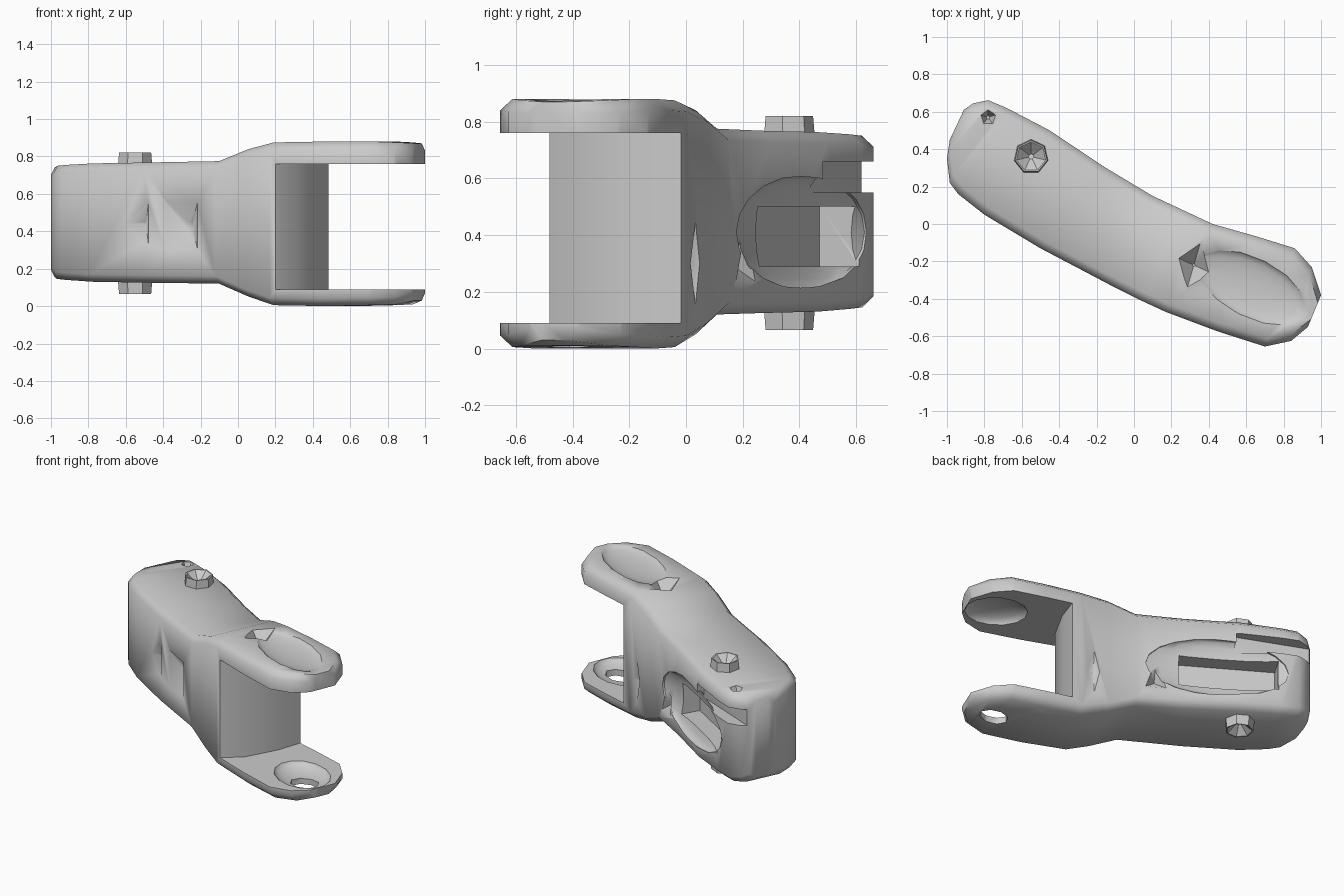
import bpy, bmesh, math
from mathutils import Vector, Matrix

if "Cube" in bpy.data.objects:
    bpy.data.objects.remove(bpy.data.objects["Cube"])


def make_object(name, bm, matrix=None):
    bmesh.ops.recalc_face_normals(bm, faces=bm.faces)
    mesh = bpy.data.meshes.new(name)
    bm.to_mesh(mesh)
    bm.free()
    obj = bpy.data.objects.new(name, mesh)
    bpy.context.collection.objects.link(obj)
    if matrix is not None:
        mesh.transform(matrix)
    return obj


def shade(obj, angle):
    bpy.ops.object.select_all(action='DESELECT')
    obj.select_set(True)
    bpy.context.view_layer.objects.active = obj
    bpy.ops.object.shade_smooth_by_angle(angle=math.radians(angle))


# Link body: chamfered sections lofted from the rounded heel to the fork tip
# Each station: front edge, back edge, bottom, top
stations = [
    ((-0.985, 0.45), (-0.91, 0.61), 0.18, 0.71),
    ((-1.0, 0.35), (-0.86, 0.645), 0.155, 0.74),
    ((-0.985, 0.22), (-0.78, 0.662), 0.145, 0.75),
    ((-0.94, 0.16), (-0.68, 0.62), 0.14, 0.755),
    ((-0.8, 0.05), (-0.45, 0.5), 0.13, 0.763),
    ((-0.5, -0.13), (-0.15, 0.3), 0.125, 0.768),
    ((-0.12, -0.33), (0.1, 0.15), 0.12, 0.775),
    ((0.04, -0.41), (0.26, 0.075), 0.05, 0.84),
    ((0.17, -0.47), (0.42, 0.0), 0.005, 0.875),
    ((0.45, -0.575), (0.65, -0.065), 0.0, 0.88),
    ((0.7, -0.655), (0.86, -0.13), 0.005, 0.88),
    ((0.84, -0.625), (0.95, -0.23), 0.01, 0.875),
    ((0.93, -0.55), (1.0, -0.38), 0.03, 0.87),
]


def section(bm, front, back, low, high, side=0.045, drop=0.04):
    f, b = Vector(front), Vector(back)
    inward = (b - f).normalized() * side
    ring = [(f + inward, low), (b - inward, low), (b, low + drop), (b, high - drop),
            (b - inward, high), (f + inward, high), (f, high - drop), (f, low + drop)]
    return [bm.verts.new((p.x, p.y, z)) for p, z in ring]


bm = bmesh.new()
rings = [section(bm, *s) for s in stations]
for r, s in zip(rings, rings[1:]):
    for i in range(len(r)):
        j = (i + 1) % len(r)
        bm.faces.new((r[i], r[j], s[j], s[i]))
bm.faces.new(rings[0])
bm.faces.new(rings[-1])
bmesh.ops.triangulate(bm, faces=bm.faces)
body = make_object("link_body", bm)


# Cutter helpers
def prism(points, low, high):
    bm = bmesh.new()
    face = bm.faces.new([bm.verts.new((x, y, low)) for x, y in points])
    ext = bmesh.ops.extrude_face_region(bm, geom=[face])
    verts = [v for v in ext["geom"] if isinstance(v, bmesh.types.BMVert)]
    bmesh.ops.translate(bm, verts=verts, vec=(0, 0, high - low))
    return make_object("prism_cutter", bm)


def box(center, size, turn):
    bm = bmesh.new()
    bmesh.ops.create_cube(bm, size=1)
    m = Matrix.Translation(center) @ Matrix.Rotation(turn, 4, 'Z') @ Matrix.Diagonal((*size, 1))
    return make_object("box_cutter", bm, m)


def ellipsoid(center, size, turn):
    bm = bmesh.new()
    bmesh.ops.create_uvsphere(bm, u_segments=14, v_segments=10, radius=1)
    m = Matrix.Translation(center) @ Matrix.Rotation(turn, 4, 'Z') @ Matrix.Diagonal((*size, 1))
    return make_object("dish_cutter", bm, m)


def dent(center, direction, radius, depth, sides=4, tip=0.01, stretch=1, spin=0):
    bm = bmesh.new()
    bmesh.ops.create_cone(bm, cap_ends=True, segments=sides, radius1=radius,
                          radius2=tip, depth=2 * depth)
    turn = Vector(direction).to_track_quat('Z', 'Y').to_matrix().to_4x4()
    m = (Matrix.Translation(center) @ turn @ Matrix.Diagonal((stretch, 1, 1, 1))
         @ Matrix.Rotation(math.radians(spin), 4, 'Z'))
    return make_object("dent_cutter", bm, m)


arm_turn = math.radians(-27)
back_turn = math.radians(-31)
into_front = (0.5, 0.86, 0)
into_back = (-0.5, -0.86, 0)
cutters = [
    # Gap between the fork arms, with a rounded web
    prism([(0.09, -0.64), (0.19, -0.49), (0.32, -0.38), (0.43, -0.18), (0.49, 0.0),
           (0.56, 0.2), (1.4, -0.3), (0.8, -1.1)], 0.09, 0.76),
    # Valley, pocket and notch along the back
    ellipsoid((-0.33, 0.41, 0.41), (0.46, 0.06, 0.2), back_turn),
    box((-0.4, 0.44, 0.395), (0.62, 0.3, 0.21), back_turn),
    box((-0.67, 0.62, 0.605), (0.56, 0.17, 0.11), math.radians(-22)),
    # Upper arm dish, hollow underside and dent
    ellipsoid((0.63, -0.34, 0.885), (0.33, 0.16, 0.04), arm_turn),
    ellipsoid((0.78, -0.4, 0.755), (0.2, 0.17, 0.065), arm_turn),
    dent((0.32, -0.22, 0.88), (0, 0, -1), 0.25, 0.1, 4, 0.01, 0.8, 20),
    # Lower arm eye with sloping sides
    ellipsoid((0.76, -0.39, 0.1), (0.22, 0.17, 0.06), arm_turn),
    dent((0.79, -0.41, 0.03), (0, 0, 1), 0.075, 0.1, 8, 0.075, 1.3),
    # Dents in the front and back flanks and on the heel
    dent((-0.3, -0.24, 0.43), into_front, 0.34, 0.09, 4, 0.03, 0.75, 45),
    dent((-0.52, -0.12, 0.44), into_front, 0.27, 0.05, 3, 0.01, 0.7, -90),
    dent((0.0, 0.21, 0.3), into_back, 0.24, 0.06, 3, 0.01, 0.6),
    dent((0.35, 0.035, 0.3), into_back, 0.3, 0.04, 4, 0.01, 0.25),
    dent((-0.78, 0.57, 0.75), (0, 0, -1), 0.07, 0.06, 5),
]
for cutter in cutters:
    cutter.hide_render = True
    mod = body.modifiers.new("cut", 'BOOLEAN')
    mod.operation = 'DIFFERENCE'
    mod.solver = 'EXACT'
    mod.object = cutter
    bpy.context.view_layer.objects.active = body
    bpy.ops.object.modifier_apply(modifier=mod.name)
    bpy.data.objects.remove(cutter)
shade(body, 50)


# Cupped pin bosses above and below the heel
def boss(name, z, sign):
    bm = bmesh.new()
    bmesh.ops.create_cone(bm, cap_ends=True, segments=7, radius1=0.1,
                          radius2=0.088, depth=0.14)
    cap = max(bm.faces, key=lambda f: f.calc_center_median().z)
    bmesh.ops.inset_region(bm, faces=[cap], thickness=0.008)
    cup = bmesh.ops.poke(bm, faces=[cap])
    cup["verts"][0].co.z -= 0.07
    m = Matrix.Translation((-0.55, 0.36, z)) @ Matrix.Diagonal((1, 1, sign, 1))
    shade(make_object(name, bm, m), 30)


boss("upper_boss", 0.75, 1)
boss("lower_boss", 0.135, -1)
